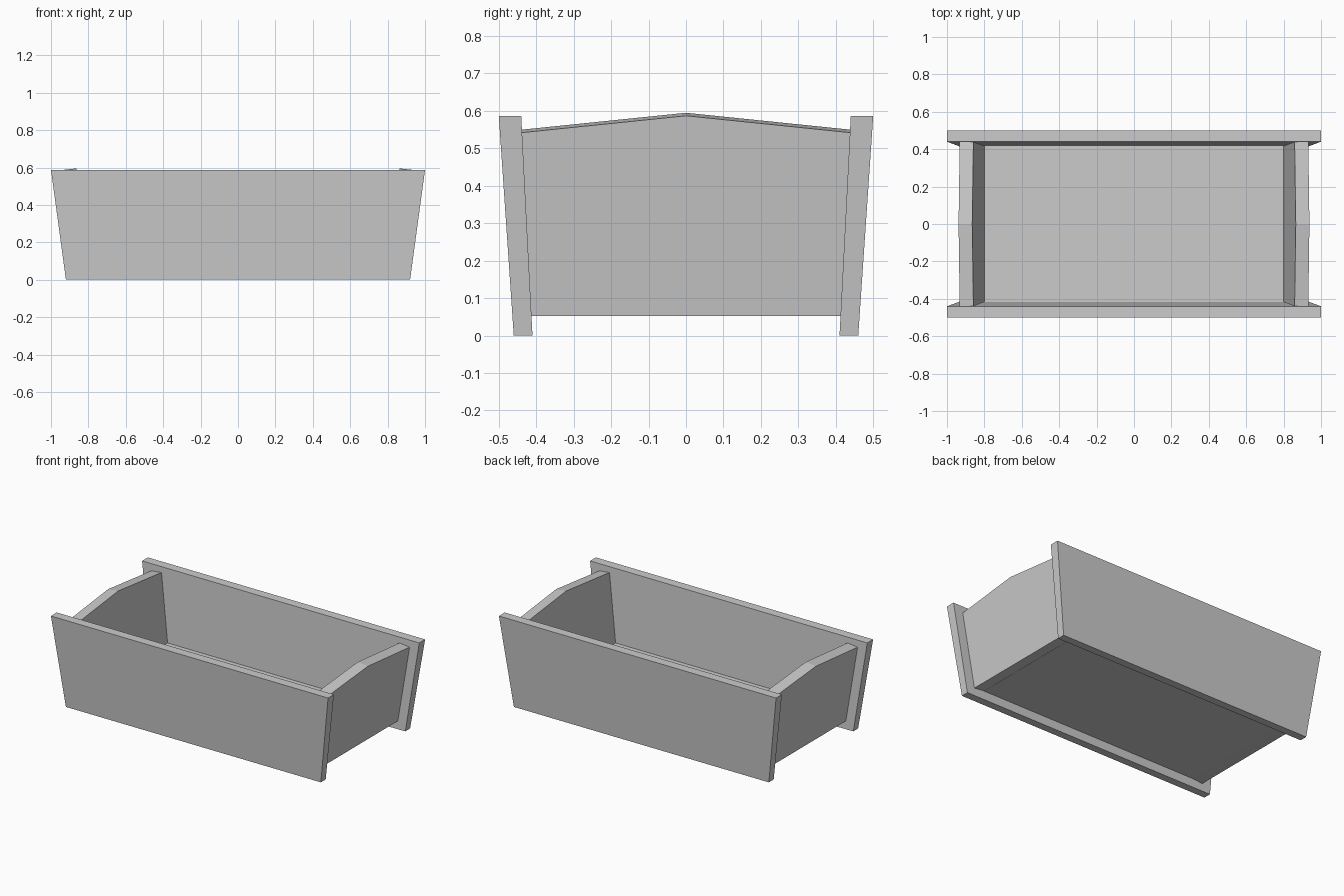
import bpy
import bmesh

old = bpy.data.objects.get("Cube")
if old:
    bpy.data.objects.remove(old, do_unlink=True)

grey = bpy.data.materials.new("plain grey")
grey.use_nodes = True
GREY = (0.6, 0.6, 0.6, 1)
grey.diffuse_color = GREY
grey.node_tree.nodes["Principled BSDF"].inputs["Base Color"].default_value = GREY


def prism(name, inner, outer):
    """Closed flat-faced solid joining two matching outlines."""
    bm = bmesh.new()
    a = [bm.verts.new(p) for p in inner]
    b = [bm.verts.new(p) for p in outer]
    bm.faces.new(a)
    bm.faces.new(b[::-1])
    for i in range(len(a)):
        j = (i + 1) % len(a)
        bm.faces.new((a[i], b[i], b[j], a[j]))
    bmesh.ops.recalc_face_normals(bm, faces=bm.faces)
    mesh = bpy.data.meshes.new(name)
    bm.to_mesh(mesh)
    bm.free()
    mesh.materials.append(grey)
    obj = bpy.data.objects.new(name, mesh)
    bpy.context.collection.objects.link(obj)
    return obj


def side_inner(z):
    return 0.41 + 0.03 * z / 0.585


# Long side boards: flared trapezoids leaning outward
TOP, LOW = 0.587, 0.0
for name, s in (("front_board", -1), ("back_board", 1)):
    corners = ((-0.92, LOW), (0.92, LOW), (1, TOP), (-1, TOP))
    inner = [(x, s * side_inner(z), z) for x, z in corners]
    outer = [(x, s * (0.5 if z else 0.46), z) for x, z in corners]
    prism(name, inner, outer)

# Peaked end boards: leaning outward between the side boards
LEAN = 0.137
DROP = 0.008
edge = [(0.06, 1), (0.55, 1), (0.595, 0), (0.55, -1), (0.06, -1)]
for name, s in (("right_end_board", -1), ("left_end_board", 1)):
    inner, outer = [], []
    for z, side in edge:
        y = side * side_inner(z)
        x = 0.865 - LEAN * (0.595 - z)
        inner.append((s * x, y, z))
        outer.append((s * (x + 0.073), y, z - DROP))

    prism(name, inner, outer)

# Floor panel fitted inside the four boards
rings = []
for z in (0.059, 0.115):
    x, y = 0.865 - LEAN * (0.595 - z), side_inner(z)
    rings.append([(-x, -y, z), (x, -y, z), (x, y, z), (-x, y, z)])
prism("floor_panel", *rings)
